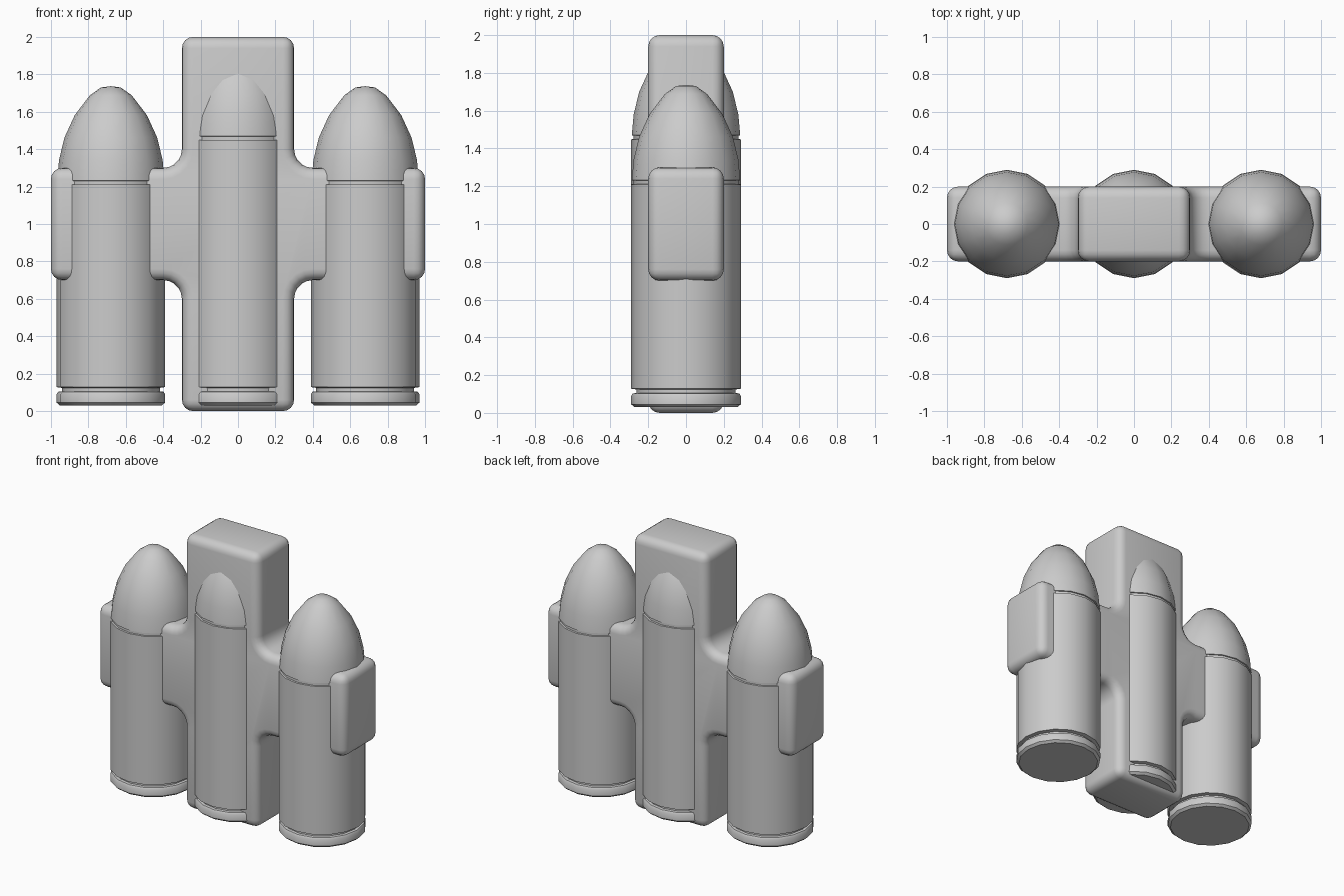
import bpy, bmesh, math

if "Cube" in bpy.data.objects:
    bpy.data.objects.remove(bpy.data.objects["Cube"])


def finish(name, bm, angle=40):
    bmesh.ops.recalc_face_normals(bm, faces=bm.faces)
    me = bpy.data.meshes.new(name)
    bm.to_mesh(me)
    bm.free()
    ob = bpy.data.objects.new(name, me)
    bpy.context.collection.objects.link(ob)
    bpy.ops.object.select_all(action='DESELECT')
    ob.select_set(True)
    bpy.context.view_layer.objects.active = ob
    bpy.ops.object.shade_smooth_by_angle(angle=math.radians(angle))
    return ob


# Cross body: extruded outline, filleted inner corners, rounded outer edges
def cross_body():
    bm = bmesh.new()
    quarter = [(0.3, 1.0), (0.3, 0.3), (1.0, 0.3)]
    outline = []
    for sx, sz in ((1, 1), (1, -1), (-1, -1), (-1, 1)):
        pts = [(sx * x, sz * z + 1) for x, z in quarter]
        outline += pts if sx * sz > 0 else pts[::-1]
    face = bm.faces.new([bm.verts.new((x, -0.2, z)) for x, z in outline])
    ext = bmesh.ops.extrude_face_region(bm, geom=[face])
    for v in ext['geom']:
        if isinstance(v, bmesh.types.BMVert):
            v.co.y = 0.2
    inner = [e for e in bm.edges
             if all(abs(abs(v.co.x) - 0.3) < 1e-4 and abs(abs(v.co.z - 1) - 0.3) < 1e-4
                    for v in e.verts)
             and abs(e.verts[0].co.y - e.verts[1].co.y) > 0.1]
    bmesh.ops.bevel(bm, geom=inner, offset=0.1, segments=5, profile=0.5, affect='EDGES')
    bmesh.ops.recalc_face_normals(bm, faces=bm.faces)
    sharp = [e for e in bm.edges if e.calc_face_angle(0) > math.radians(40)]
    bmesh.ops.bevel(bm, geom=sharp, offset=0.06, segments=4, profile=0.5, affect='EDGES')
    finish("cross_body", bm)


# Cartridge: revolved profile with rim, grooves, case and nose
def cartridge(name, x, mouth, sides=16):
    profile = [(0.272, 0.03), (0.29, 0.045), (0.29, 0.09), (0.282, 0.103),
               (0.262, 0.105), (0.262, 0.124), (0.29, 0.128),
               (0.29, mouth - 0.012), (0.279, mouth - 0.01), (0.279, mouth + 0.008),
               (0.287, mouth + 0.01), (0.277, mouth + 0.12), (0.248, mouth + 0.24),
               (0.193, mouth + 0.36), (0.112, mouth + 0.466), (0.053, mouth + 0.508)]
    bm = bmesh.new()
    rings = []
    for r, z in profile:
        rings.append([bm.verts.new((x + r * math.cos(2 * math.pi * i / sides),
                                    r * math.sin(2 * math.pi * i / sides), z))
                      for i in range(sides)])
    for a, b in zip(rings, rings[1:]):
        for i in range(sides):
            j = (i + 1) % sides
            bm.faces.new((a[i], a[j], b[j], b[i]))
    bm.faces.new(rings[0][::-1])
    tip = bm.verts.new((x, 0, mouth + 0.515))
    for i in range(sides):
        bm.faces.new((rings[-1][i], rings[-1][(i + 1) % sides], tip))
    finish(name, bm)


cross_body()
cartridge("left_cartridge", -0.68, 1.222)
cartridge("centre_cartridge", 0.0, 1.46)
cartridge("right_cartridge", 0.68, 1.222)
